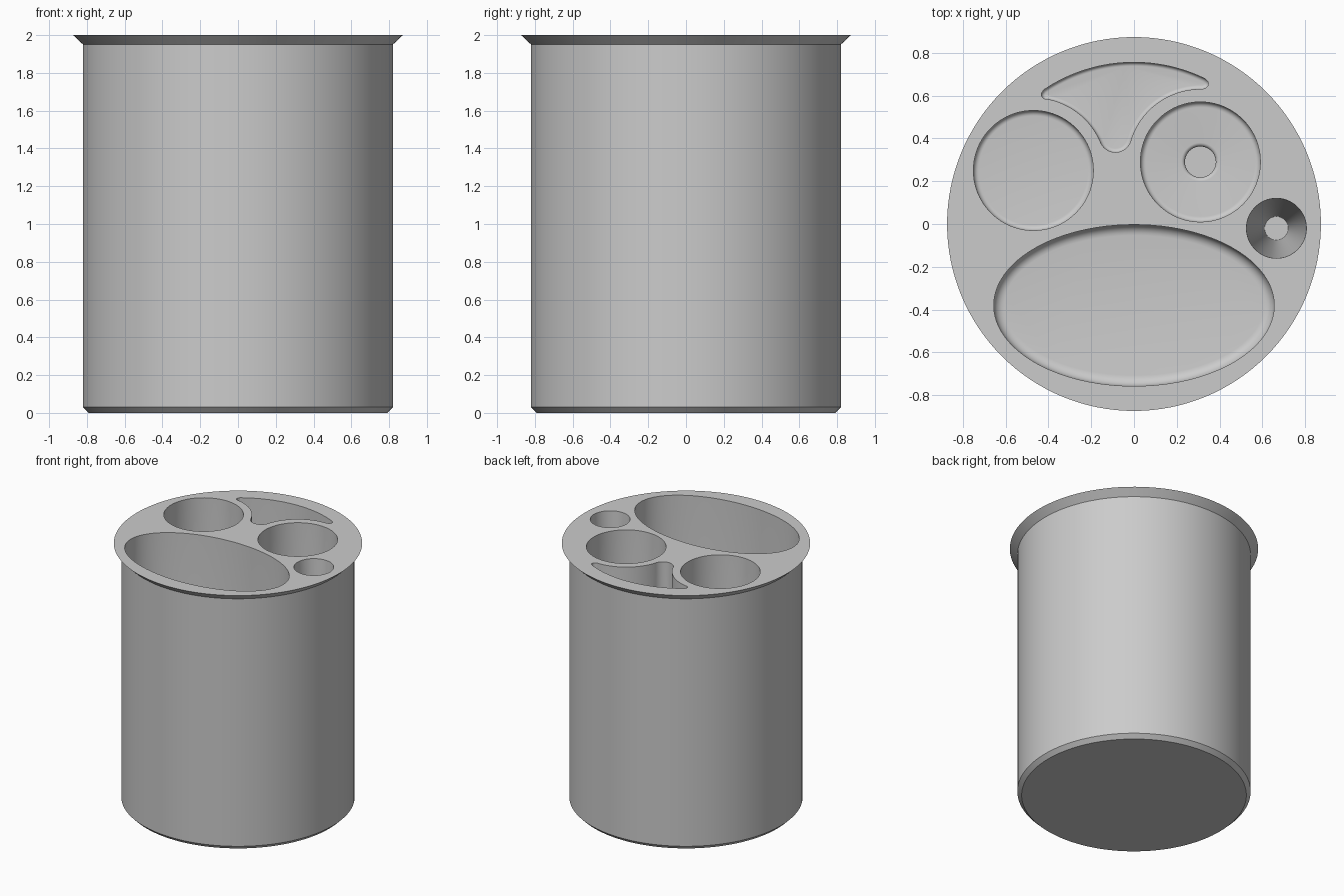
import bpy, bmesh, math

if "Cube" in bpy.data.objects:
    bpy.data.objects.remove(bpy.data.objects["Cube"], do_unlink=True)

FLOOR = 0.1     # height of the pocket floors
ABOVE = 2.1     # cutters poke out over the top


def arc(cx, cy, rx, ry, start, end, n):
    """Points along an elliptical arc, angles in degrees."""
    pts = []
    for i in range(n):
        a = math.radians(start + (end - start) * i / (n - 1))
        pts.append((cx + rx * math.cos(a), cy + ry * math.sin(a)))
    return pts


def oval(cx, cy, rx, ry, inset=0.0, n=96):
    return arc(cx, cy, rx - inset, ry - inset, 0, 360, n + 1)[:-1]


def crescent(inset=0.0):
    """Rounded three-pointed outline that follows the rim and both round pockets."""
    def seg(cx, cy, r, start, end, n):
        return arc(cx, cy, r, r, start, end, n)
    return (seg(0, 0, 0.755 - inset, 124, 64, 32)
            + seg(0.325, 0.655, 0.022 - inset, 55, -85, 9)
            + seg(0.31, 0.29, 0.34 + inset, 88, 162, 28)
            + seg(-0.087, 0.41, 0.075 - inset, -17, -157, 20)
            + seg(-0.47, 0.25, 0.34 + inset, 23, 79, 24)
            + seg(-0.41, 0.605, 0.022 - inset, -100, -230, 9))


def loft(name, rings):
    """Closed solid through a stack of (outline, height) rings."""
    bm = bmesh.new()
    loops = [[bm.verts.new((x, y, z)) for x, y in pts] for pts, z in rings]
    for low, high in zip(loops, loops[1:]):
        n = len(low)
        for i in range(n):
            j = (i + 1) % n
            bm.faces.new((low[i], low[j], high[j], high[i]))
    bm.faces.new(loops[0])
    bm.faces.new(loops[-1])
    bmesh.ops.recalc_face_normals(bm, faces=bm.faces)
    mesh = bpy.data.meshes.new(name)
    bm.to_mesh(mesh)
    bm.free()
    obj = bpy.data.objects.new(name, mesh)
    bpy.context.collection.objects.link(obj)
    return obj


def rounded_pocket(outline, radius, floor=FLOOR, steps=6):
    """Rings of a straight pocket with a filleted floor."""
    rings = []
    for i in range(steps + 1):
        a = math.pi / 2 * i / steps
        rings.append((outline(radius * (1 - math.sin(a))),
                      floor + radius * (1 - math.cos(a))))
    return rings + [(outline(0), ABOVE)]


# Body: cylinder with a chamfered foot and a flared rim
body = loft("holder_body", [(oval(0, 0, r, r, n=128), z) for r, z in
                            ((0.79, 0), (0.82, 0.03), (0.82, 1.95), (0.873, 2))])

# Peg hole with a softened lip, in the floor of the right round pocket
peg_floor, lip = 0.2, 0.018
peg = [(oval(0.31, 0.29, 0.072, 0.072), FLOOR)]
for i in range(6):
    a = math.pi / 2 * i / 5
    r = 0.072 + lip * (1 - math.cos(a))
    peg.append((oval(0.31, 0.29, r, r), peg_floor - lip * (1 - math.sin(a))))

# Cutters for the five pockets
cutters = [
    loft("oval_pocket_cutter",
         rounded_pocket(lambda f: oval(0, -0.38, 0.655, 0.377, f), 0.05)),
    loft("left_round_pocket_cutter",
         rounded_pocket(lambda f: oval(-0.47, 0.25, 0.28, 0.28, f), 0.025)),
    loft("right_round_pocket_cutter",
         peg + rounded_pocket(lambda f: oval(0.31, 0.29, 0.28, 0.28, f), 0.025, peg_floor)),
    loft("crescent_pocket_cutter", rounded_pocket(crescent, 0.018)),
    loft("tapered_pocket_cutter",
         [(oval(0.665, -0.02, 0.055, 0.055), FLOOR),
          (oval(0.665, -0.02, 0.14, 0.14), 2.0),
          (oval(0.665, -0.02, 0.14, 0.14), ABOVE)]),
]

# Cut the pockets out of the body
bpy.ops.object.select_all(action='DESELECT')
bpy.context.view_layer.objects.active = body
body.select_set(True)
for cutter in cutters:
    cutter.hide_render = True
    mod = body.modifiers.new(cutter.name, 'BOOLEAN')
    mod.operation = 'DIFFERENCE'
    mod.solver = 'EXACT'
    mod.object = cutter
    bpy.ops.object.modifier_apply(modifier=mod.name)
    bpy.data.objects.remove(cutter, do_unlink=True)

# Single grey material
grey = bpy.data.materials.new("light_grey")
grey.use_nodes = True
colour = (0.6, 0.6, 0.6, 1)
grey.diffuse_color = colour
grey.node_tree.nodes["Principled BSDF"].inputs["Base Color"].default_value = colour
body.data.materials.clear()
body.data.materials.append(grey)

bpy.ops.object.shade_smooth_by_angle(angle=math.radians(30))
